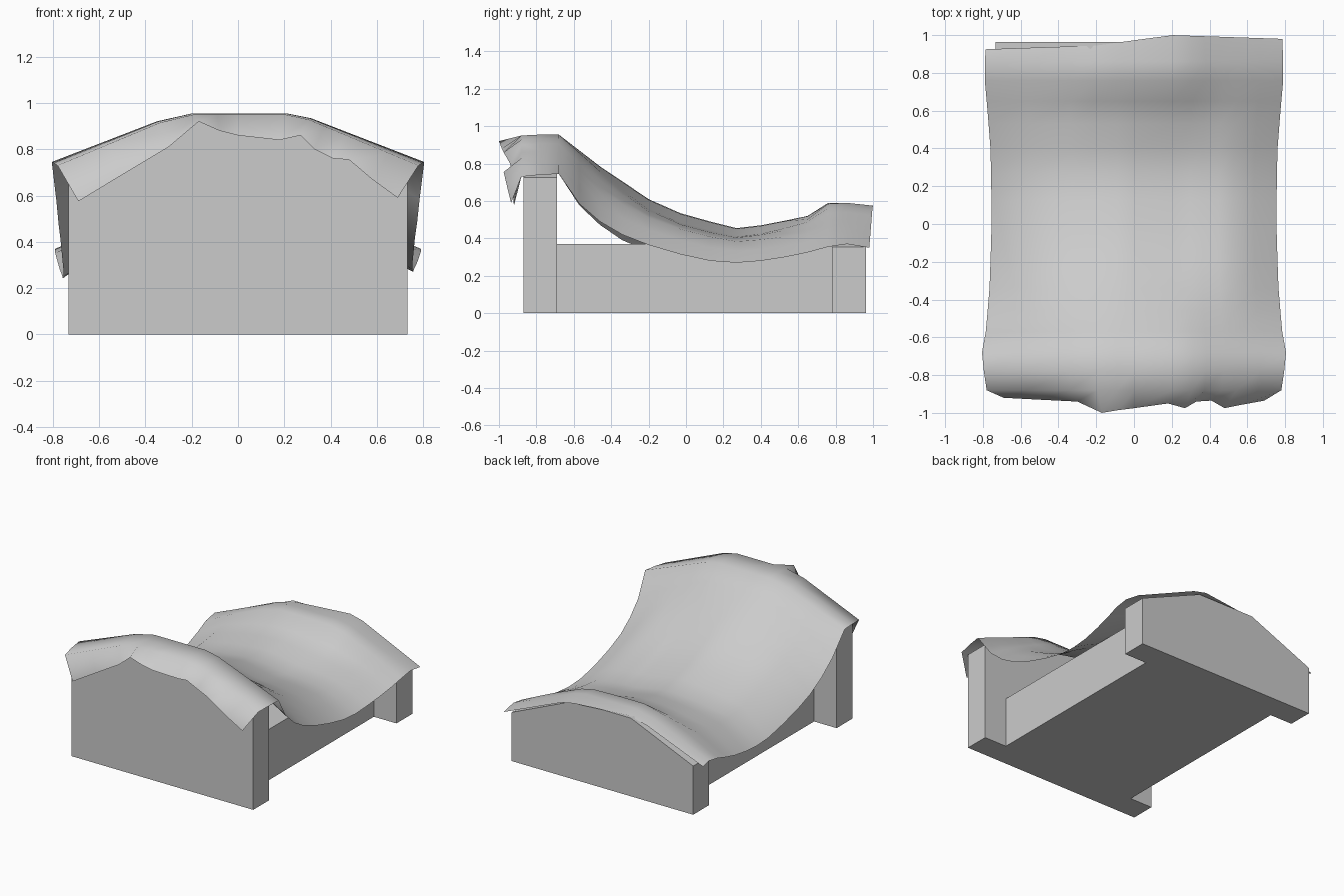
import bpy, bmesh, math

if "Cube" in bpy.data.objects:
    bpy.data.objects.remove(bpy.data.objects["Cube"])


def make_object(name, verts, faces):
    mesh = bpy.data.meshes.new(name)
    mesh.from_pydata(verts, [], faces)
    bm = bmesh.new()
    bm.from_mesh(mesh)
    bmesh.ops.recalc_face_normals(bm, faces=bm.faces)
    bm.to_mesh(mesh)
    bm.free()
    obj = bpy.data.objects.new(name, mesh)
    bpy.context.collection.objects.link(obj)
    return obj


def prism(name, profile, y0, y1):
    n = len(profile)
    verts = [(x, y, z) for y in (y0, y1) for x, z in profile]
    faces = [list(range(n)), list(range(n, 2 * n))]
    faces += [(i, (i + 1) % n, n + (i + 1) % n, n + i) for i in range(n)]
    return make_object(name, verts, faces)


def board(name, y0, y1, side, crest):
    half = [(0.732, 0), (0.732, side), (0.23, crest)]
    prism(name, half + [(-x, z) for x, z in reversed(half)], y0, y1)


def lerp_table(table, t):
    for (a, va), (b, vb) in zip(table, table[1:]):
        if t <= b:
            return va + (vb - va) * (t - a) / (b - a)
    return table[-1][1]


# Arched end boards and the narrower bed base between them
board("headboard", -0.87, -0.69, 0.725, 0.935)
board("footboard", 0.78, 0.963, 0.355, 0.57)
prism("bed_base", [(-0.55, 0), (0.55, 0), (0.55, 0.37), (-0.55, 0.37)], -0.69, 0.78)

# Uneven hem hanging in front of the headboard: x, y, z
hem = [(-0.69, -0.92, 0.575), (-0.5, -0.93, 0.69), (-0.3, -0.94, 0.81),
       (-0.17, -1.0, 0.92), (-0.08, -0.985, 0.88), (0, -0.975, 0.86),
       (0.18, -0.95, 0.84), (0.27, -0.975, 0.86), (0.33, -0.94, 0.80),
       (0.41, -0.935, 0.76), (0.48, -0.975, 0.755), (0.58, -0.955, 0.67),
       (0.69, -0.935, 0.59)]
columns = [p[0] / 0.69 for p in hem]

# Blanket stations: y, half width, crest height, edge height, how far it sags onto the base
stations = [(-0.88, 0.78, 0.95, 0.73, 0), (-0.78, 0.795, 0.955, 0.74, 0),
            (-0.68, 0.805, 0.955, 0.745, 0), (-0.57, 0.785, 0.87, 0.585, 0.2),
            (-0.46, 0.775, 0.785, 0.49, 0.4), (-0.34, 0.765, 0.705, 0.42, 0.7),
            (-0.2, 0.76, 0.61, 0.365, 0.9), (-0.03, 0.755, 0.535, 0.315, 1),
            (0.13, 0.755, 0.49, 0.28, 1), (0.27, 0.757, 0.455, 0.27, 1),
            (0.4, 0.76, 0.47, 0.28, 0.9), (0.53, 0.77, 0.495, 0.30, 0.7),
            (0.65, 0.78, 0.52, 0.325, 0.4), (0.76, 0.79, 0.59, 0.355, 0.1),
            (0.86, 0.79, 0.59, 0.37, 0)]
arch = [(0, 1), (0.325, 1), (1, 0)]
sag = [(-1, -0.15), (-0.72, 0.68), (-0.4, 0.9), (-0.12, 1), (0, 0.98),
       (0.25, 0.78), (0.5, 0.72), (0.72, 0.6), (1, 0)]
foot_hem = [(-1, 0.925), (-0.25, 0.945), (0.25, 1.0), (1, 0.98)]

rows = [hem]
for y, half, crest, edge, s in stations:
    row = []
    for u in columns:
        f = lerp_table(arch, abs(u)) * (1 - s) + lerp_table(sag, u) * s
        row.append((u * half, y, edge + (crest - edge) * f))
    rows.append(row)
rows.append([(u * 0.785, lerp_table(foot_hem, u), 0.35 + 0.225 * lerp_table(arch, abs(u)))
             for u in columns])

# Draped blanket sheet
n = len(columns)
blanket_faces = [(r * n + c, r * n + c + 1, (r + 1) * n + c + 1, (r + 1) * n + c)
                 for r in range(len(rows) - 1) for c in range(n - 1)]
blanket = make_object("blanket", [p for row in rows for p in row], blanket_faces)
if sum(p.normal.z for p in blanket.data.polygons) < 0:
    blanket.data.flip_normals()
for p in blanket.data.polygons:
    p.use_smooth = True
